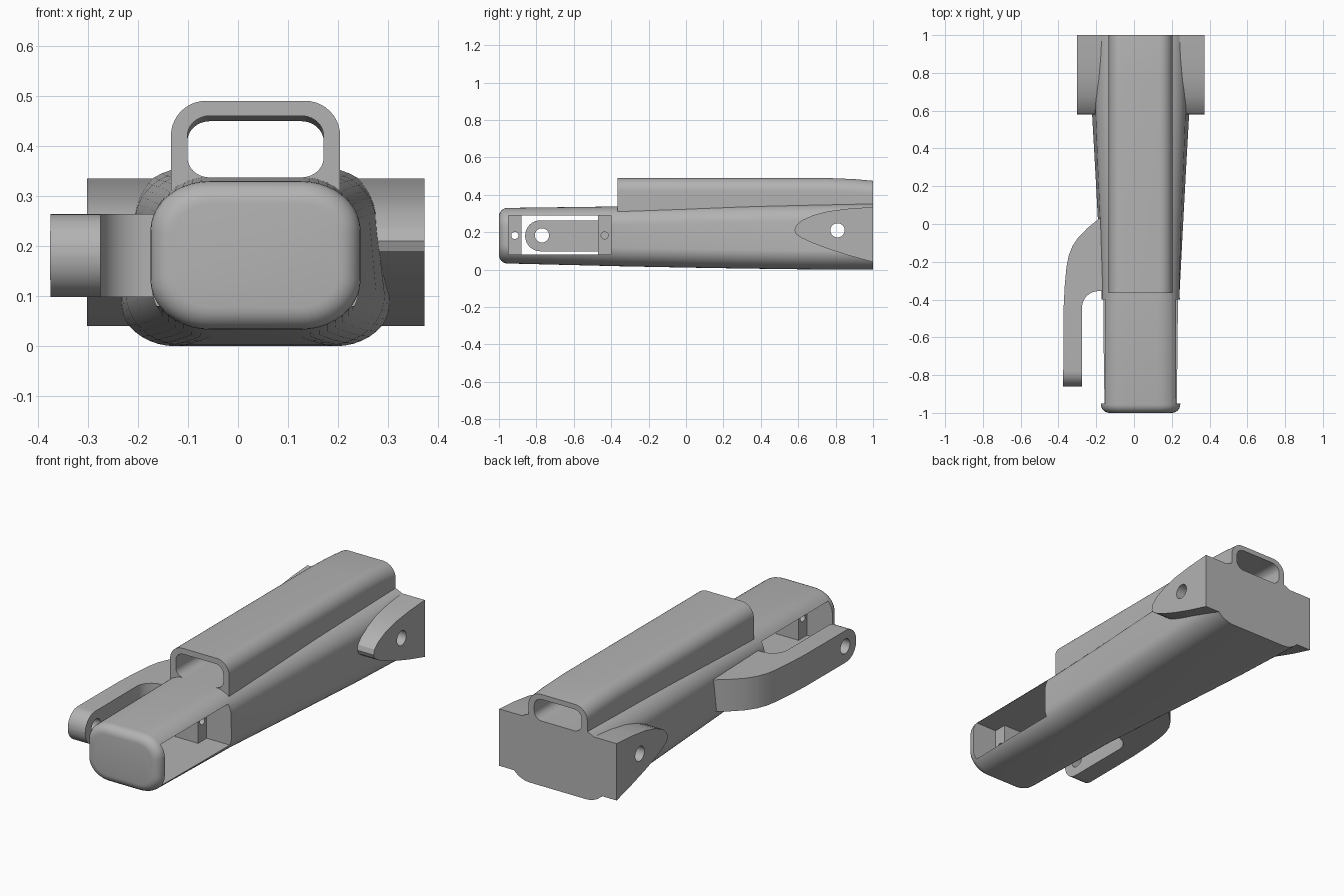
import bpy, bmesh, math
from mathutils import Vector

old = bpy.data.objects.get("Cube")
if old:
    bpy.data.objects.remove(old, do_unlink=True)

CX = 0.035  # centre line of the hull
grey = bpy.data.materials.new("satin_grey")
grey.use_nodes = True
colour = (0.45, 0.45, 0.45, 1)
grey.diffuse_color = colour
grey.node_tree.nodes["Principled BSDF"].inputs["Base Color"].default_value = colour


def finish(bm, name):
    bmesh.ops.recalc_face_normals(bm, faces=bm.faces)
    mesh = bpy.data.meshes.new(name)
    bm.to_mesh(mesh)
    bm.free()
    mesh.materials.append(grey)
    obj = bpy.data.objects.new(name, mesh)
    bpy.context.collection.objects.link(obj)
    return obj


def ring(y, low, high, z0, z1, rx, rz, steps=10):
    """Rounded section across x and z, with its own lower and upper half widths."""
    pts = []
    for k, (sx, sz) in enumerate([(1, 1), (-1, 1), (-1, -1), (1, -1)]):
        half, edge = (high, z1) if sz > 0 else (low, z0)
        for i in range(steps + 1):
            a = math.pi / 2 * (k + i / steps)
            pts.append((CX + sx * (half - rx) + rx * math.cos(a), y,
                        edge - sz * rz + rz * math.sin(a)))
    return pts


def loft(name, rings):
    bm = bmesh.new()
    rows = [[bm.verts.new(p) for p in r] for r in rings]
    n = len(rows[0])
    for a, b in zip(rows, rows[1:]):
        for i in range(n):
            bm.faces.new((a[i], a[(i + 1) % n], b[(i + 1) % n], b[i]))
    bm.faces.new(rows[0])
    bm.faces.new(rows[-1])
    return finish(bm, name)


def prism(points, offset):
    bm = bmesh.new()
    face = bm.faces.new([bm.verts.new(p) for p in points])
    new = bmesh.ops.extrude_face_region(bm, geom=[face])["geom"]
    bmesh.ops.translate(bm, vec=offset, verts=[v for v in new if isinstance(v, bmesh.types.BMVert)])
    return bm


def box(name, x0, x1, y0, y1, z0, z1):
    return finish(prism([(x0, y0, z0), (x1, y0, z0), (x1, y1, z0), (x0, y1, z0)],
                        Vector((0, 0, z1 - z0))), name)


def pin(y, z, r):
    """Cutter for a round hole running across x."""
    pts = [(-0.6, y + r * math.cos(i * math.tau / 32), z + r * math.sin(i * math.tau / 32))
           for i in range(32)]
    return finish(prism(pts, Vector((1.2, 0, 0))), "pin_cutter")


def cut(cutter, *targets):
    for obj in targets:
        mod = obj.modifiers.new("cut", "BOOLEAN")
        mod.operation = "DIFFERENCE"
        mod.solver = "EXACT"
        mod.object = cutter
        bpy.context.view_layer.objects.active = obj
        bpy.ops.object.modifier_apply(modifier=mod.name)
    bpy.data.objects.remove(cutter, do_unlink=True)


# Hull: rounded nose, then slowly flaring toward the back
rings = []
for i in range(7):
    a = math.pi / 2 * i / 6
    inset = 0.045 * (1 - math.sin(a))
    rings.append(ring(-1 + 0.045 * (1 - math.cos(a)), 0.21 - inset, 0.21 - inset,
                      0.033 + inset, 0.33 - inset, 0.12 - inset, 0.1 - inset * 0.8))
for y, low, high, z0, z1, rx in [
        (-0.35, 0.207, 0.205, 0.018, 0.338, 0.115), (0, 0.225, 0.215, 0.011, 0.343, 0.115),
        (0.3, 0.241, 0.228, 0.006, 0.348, 0.115), (0.6, 0.258, 0.24, 0.002, 0.351, 0.115),
        (1, 0.275, 0.25, 0, 0.356, 0.115)]:
    rings.append(ring(y, low, high, z0, z1, rx, 0.1))
hull = loft("hull", rings)

# Open tube along the top
tube = loft("top_tube", [ring(y, 0.169, 0.169, 0.3, top, 0.07, 0.07 if top else 0)
                         for y, top in [(-0.365, 0.49), (0.75, 0.49), (0.9, 0.484), (1, 0.475)]])
for v in tube.data.vertices:  # square off the buried lower corners
    if v.co.z < 0.375:
        v.co.x = CX + math.copysign(0.169, v.co.x - CX) if abs(v.co.x - CX) > 0.1 else v.co.x
bore = loft("bore_cutter", [ring(y, 0.136, 0.136, 0.337, top, 0.045, 0.04)
                            for y, top in [(-0.55, 0.46), (0.75, 0.46), (1.1, 0.445)]])
cut(bore, hull, tube)

# Window through the nose, with two drilled posts inside
cut(box("window_cutter", -0.6, 0.6, -0.95, -0.4, 0.08, 0.29), hull)
for name, y0, y1 in [("front_post", -0.95, -0.88), ("rear_post", -0.47, -0.4)]:
    post = box(name, CX - 0.065, CX + 0.065, y0, y1, 0.08, 0.29)
    cut(pin((y0 + y1) / 2, 0.183, 0.019), post)

# Rear mounting lugs, one wedge-nosed block across the hull
upper = [(0.58, 0.21), (0.588, 0.235), (0.62, 0.264), (0.68, 0.291),
         (0.76, 0.312), (0.87, 0.326), (1, 0.335)]
lower = [(1, 0.04), (0.87, 0.076), (0.76, 0.111), (0.68, 0.141), (0.62, 0.168), (0.588, 0.19)]
lugs = finish(prism([(-0.302, y, z) for y, z in upper + lower], Vector((0.674, 0, 0))), "rear_lugs")
cut(pin(0.81, 0.21, 0.038), lugs, hull)

# Side arm: curved root, straight finger with a round drilled tip
outline = [(-0.375, -0.86), (-0.275, -0.86)]
for i in range(9):
    a = math.pi / 2 * i / 8
    outline.append((-0.185 - 0.09 * math.cos(a), -0.44 + 0.085 * math.sin(a)))
outline += [(-0.15, -0.355), (-0.15, 0.05), (-0.19, 0.025), (-0.25, -0.025), (-0.295, -0.07),
            (-0.325, -0.115), (-0.345, -0.165), (-0.358, -0.23), (-0.367, -0.33), (-0.373, -0.45)]
bm = prism([(x, y, 0.098) for x, y in outline], Vector((0, 0, 0.166)))
tip = [e for e in bm.edges if all(abs(v.co.y + 0.86) < 0.001 for v in e.verts)
       and abs(e.verts[0].co.z - e.verts[1].co.z) < 0.001]
bmesh.ops.bevel(bm, geom=tip, offset=0.082, segments=10, profile=0.5, affect="EDGES")
arm = finish(bm, "side_arm")
cut(pin(-0.77, 0.183, 0.038), arm)

# Smooth shading with crisp edges
bpy.ops.object.select_all(action="DESELECT")
for obj in bpy.context.collection.objects:
    if obj.type == "MESH" and grey.name in obj.data.materials:
        obj.select_set(True)
        bpy.context.view_layer.objects.active = obj
bpy.ops.object.shade_smooth_by_angle(angle=math.radians(30))
